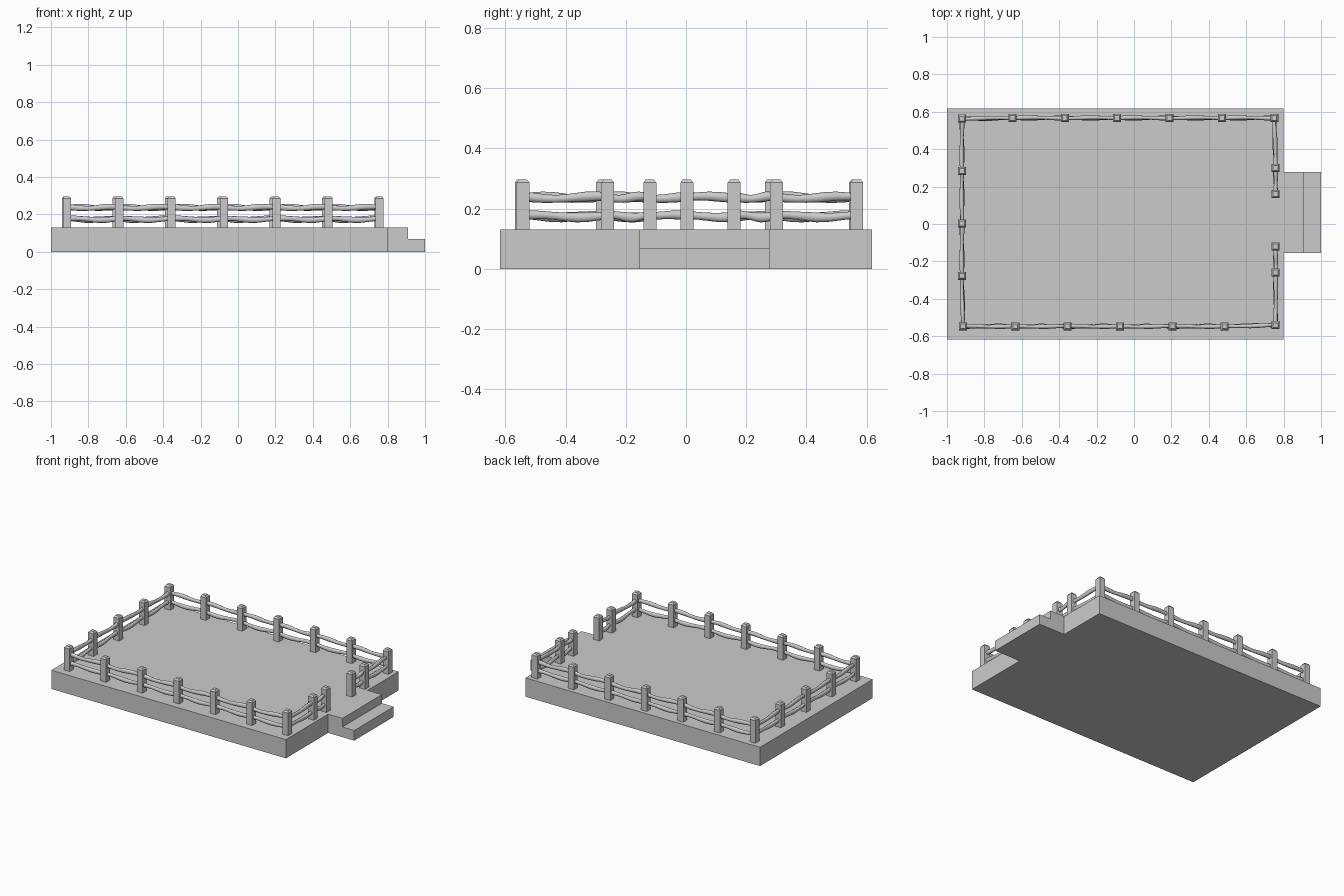
import bpy, bmesh, math
from mathutils import Vector

if "Cube" in bpy.data.objects:
    bpy.data.objects.remove(bpy.data.objects["Cube"])

DECK = 0.13


def add_object(name, bm):
    bmesh.ops.recalc_face_normals(bm, faces=bm.faces)
    me = bpy.data.meshes.new(name)
    bm.to_mesh(me)
    bm.free()
    ob = bpy.data.objects.new(name, me)
    bpy.context.collection.objects.link(ob)
    return ob


def prism(name, pts, axis, lo, hi):
    """Extrude a closed outline along x, y or z."""
    def place(p, h):
        return (p[0], h, p[1]) if axis == 'y' else (p[0], p[1], h)
    bm = bmesh.new()
    face = bm.faces.new([bm.verts.new(place(p, lo)) for p in pts])
    ext = bmesh.ops.extrude_face_region(bm, geom=[face])
    d = Vector((0, hi - lo, 0)) if axis == 'y' else Vector((0, 0, hi - lo))
    bmesh.ops.translate(bm, vec=d, verts=[v for v in ext['geom'] if isinstance(v, bmesh.types.BMVert)])
    return add_object(name, bm)


# Deck slab and entrance steps
prism("platform", [(-1, -0.617), (0.8, -0.617), (0.8, 0.617), (-1, 0.617)], 'z', 0, DECK)
prism("entrance_steps", [(0.8, 0), (1, 0), (1, 0.07), (0.91, 0.07), (0.91, DECK), (0.8, DECK)],
      'y', -0.155, 0.277)


# Square post with chamfered cap
def post(x, y):
    bm = bmesh.new()
    rings = []
    for h, r in ((DECK, 0.0215), (0.286, 0.0215), (0.297, 0.013)):
        rings.append([bm.verts.new((x + sx * r, y + sy * r, h))
                      for sx, sy in ((-1, -1), (1, -1), (1, 1), (-1, 1))])
    for a, b in zip(rings, rings[1:]):
        for i in range(4):
            bm.faces.new((a[i], a[(i + 1) % 4], b[(i + 1) % 4], b[i]))
    bm.faces.new(rings[0][::-1])
    bm.faces.new(rings[-1])
    add_object("fence_post", bm)


# Rough wooden rail: a slightly wavy tube whose thickness varies
def rail(p, q, z, phase):
    a, b = Vector((*p, z)), Vector((*q, z))
    along = (b - a).normalized()
    side = along.cross(Vector((0, 0, 1)))
    n, sides = 8, 8
    bm = bmesh.new()
    rings = []
    for i in range(n + 1):
        t = i / n
        c = a.lerp(b, t)
        c.z += 0.0045 * math.sin(t * 6.3 + phase)
        c += side * 0.002 * math.sin(t * 5 + phase * 2)
        r = 0.0145 + 0.0018 * math.sin(t * 9 + phase * 3)
        ring = []
        for k in range(sides):
            w = 2 * math.pi * k / sides
            ring.append(bm.verts.new(c + side * (r * 0.75 * math.cos(w))
                                     + Vector((0, 0, r * math.sin(w)))))
        rings.append(ring)
    for u, v in zip(rings, rings[1:]):
        for k in range(sides):
            f = bm.faces.new((u[k], u[(k + 1) % sides], v[(k + 1) % sides], v[k]))
            f.smooth = True
    bm.faces.new(rings[0])
    bm.faces.new(rings[-1][::-1])
    add_object("fence_rail", bm)


# Fence runs from one side of the entrance gap all the way round to the other
line = [(0.757, 0.16), (0.757, 0.30)]
line += [(0.75 - 0.28 * i, 0.567) for i in range(6)] + [(-0.92, 0.563)]
line += [(-0.92, 0.283 - 0.28 * i) for i in range(3)]
line += [(-0.915 + 0.28 * i, -0.547) for i in range(6)] + [(0.757, -0.541)]
line += [(0.757, -0.26), (0.757, -0.12)]

for p in line:
    post(*p)
for i, (p, q) in enumerate(zip(line, line[1:])):
    rail(p, q, 0.175, 0.6 + (i % 2) * 0.5)
    rail(p, q, 0.237, 2.4 + (i % 2) * 0.5)
